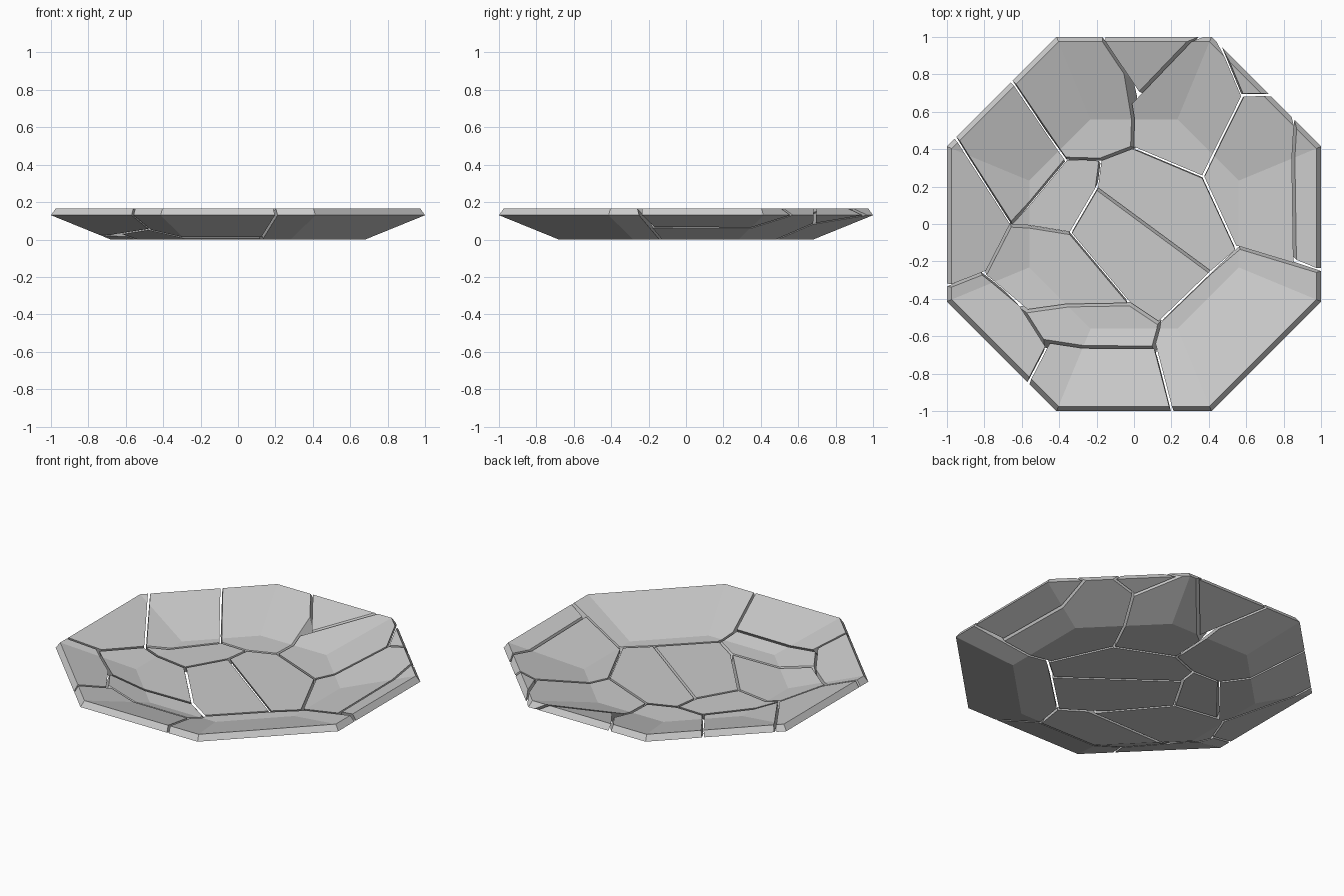
import bpy
import bmesh
import math
from mathutils import Vector

default_cube = bpy.data.objects.get("Cube")
if default_cube:
    bpy.data.objects.remove(default_cube, do_unlink=True)

# Fired clay, one colour throughout
clay = bpy.data.materials.new("pale_grey_clay")
clay.use_nodes = True
clay.diffuse_color = (0.6, 0.6, 0.6, 1)
clay.node_tree.nodes["Principled BSDF"].inputs["Base Color"].default_value = clay.diffuse_color

# Dish profile as (half width, height): base, outer lip, inner lip, inner floor
PROFILE = [(0.68, 0), (1, 0.13), (0.975, 0.165), (0.56, 0.04)]
SIDES = 8
GAP = 0.014

# Crack junctions, one letter each
JUNCTIONS = dict(
    a=(-.65, .75), b=(-.36, .35), c=(-.18, .345), d=(-.01, .41), e=(0, .71),
    f=(-.16, 1), g=(.36, 1), h=(.37, .25), i=(.58, .69), j=(.5, .87),
    k=(.7, .69), l=(.55, -.14), m=(.86, -.2), n=(.85, .54), o=(.98, -.24),
    p=(.41, -.26), q=(.13, -.53), r=(.11, -.66), s=(.2, -.98), t=(-.47, -.655),
    u=(-.56, -.84), v=(-.02, -.43), w=(-.6, -.44), x=(-.8, -.27), y=(-1, -.33),
    z=(-.65, 0), A=(-.34, -.05), B=(-.95, .45), C=(-.2, .19))

# Shards: corner junctions counter-clockwise, and seed height, which leans the cracks
SHARDS = {
    "back_right_side_shard": ("abcdef", .1),
    "back_wedge_shard": ("feg", .25),
    "back_left_side_shard": ("gedhij", .45),
    "small_rim_shard": ("jik", .4),
    "left_wall_shard": ("mnkihl", .42),
    "left_rim_shard": ("nmo", .3),
    "front_left_shard": ("omlpqrs", .15),
    "front_rim_shard": ("srtu", .1),
    "front_wall_shard": ("trqvw", -.12),
    "front_right_rim_shard": ("utwxy", .05),
    "right_floor_shard": ("xwvAz", .1),
    "right_rim_shard": ("yxzB", .2),
    "right_back_shard": ("Bzba", .15),
    "front_floor_shard": ("AvqpC", .2),
    "back_floor_shard": ("Cplhdc", .38),
    "right_wall_shard": ("zACcb", .25),
}


def make_dish():
    """Closed octagonal dish with flat walls."""
    bm = bmesh.new()
    rings = []
    for half_width, height in PROFILE:
        radius = half_width / math.cos(math.pi / SIDES)
        ring = []
        for step in range(SIDES):
            angle = (step + 0.5) * math.tau / SIDES
            ring.append(bm.verts.new((radius * math.cos(angle), radius * math.sin(angle), height)))
        rings.append(ring)
    for low, high in zip(rings, rings[1:]):
        for step in range(SIDES):
            after = (step + 1) % SIDES
            bm.faces.new((low[step], low[after], high[after], high[step]))
    bm.faces.new(rings[-1])
    bm.faces.new(reversed(rings[0]))
    bmesh.ops.recalc_face_normals(bm, faces=bm.faces)
    return bm


def inner_height(point):
    """Height of the dish's upper surface."""
    across = max(abs(point.x), abs(point.y), (abs(point.x) + abs(point.y)) * math.sqrt(0.5))
    (lip, top), (floor, bottom) = PROFILE[2:]
    blend = min(max((across - floor) / (lip - floor), 0), 1)
    return bottom + (top - bottom) * blend


def shard_centre(letters):
    points = [Vector(JUNCTIONS[letter]) for letter in letters]
    return sum(points, Vector((0, 0))) / len(points)


def sides_of(letters):
    return list(zip(letters, letters[1:] + letters[0]))


# Which shard owns each directed crack side
owner = {}
for name, (letters, seed) in SHARDS.items():
    for side in sides_of(letters):
        owner[side] = name


def cut_away(bm, point, normal):
    """Slice off everything past a plane and cap the cut."""
    geometry = bm.verts[:] + bm.edges[:] + bm.faces[:]
    bmesh.ops.bisect_plane(bm, geom=geometry, dist=1e-5, plane_co=point,
                           plane_no=normal, clear_outer=True)
    rim = [edge for edge in bm.edges if edge.is_boundary]
    if rim:
        bmesh.ops.holes_fill(bm, edges=rim, sides=0)


# Break the dish into its shards
for name, (letters, seed) in SHARDS.items():
    bm = make_dish()
    for start, end in sides_of(letters):
        neighbour = owner.get((end, start))
        if neighbour is None:
            continue
        other_letters, other_seed = SHARDS[neighbour]
        first, last = Vector(JUNCTIONS[start]), Vector(JUNCTIONS[end])
        middle = (first + last) / 2
        outward = Vector((last.y - first.y, first.x - last.x)).normalized()
        spacing = (shard_centre(letters) - shard_centre(other_letters)).length
        lean = max(min((other_seed - seed) / spacing, 0.8), -0.8)
        normal = Vector((outward.x, outward.y, lean)).normalized()
        point = Vector((middle.x, middle.y, inner_height(middle))) - normal * GAP / 2
        cut_away(bm, point, normal)
    bmesh.ops.recalc_face_normals(bm, faces=bm.faces)
    mesh = bpy.data.meshes.new(name)
    bm.to_mesh(mesh)
    bm.free()
    mesh.materials.append(clay)
    bpy.context.collection.objects.link(bpy.data.objects.new(name, mesh))
